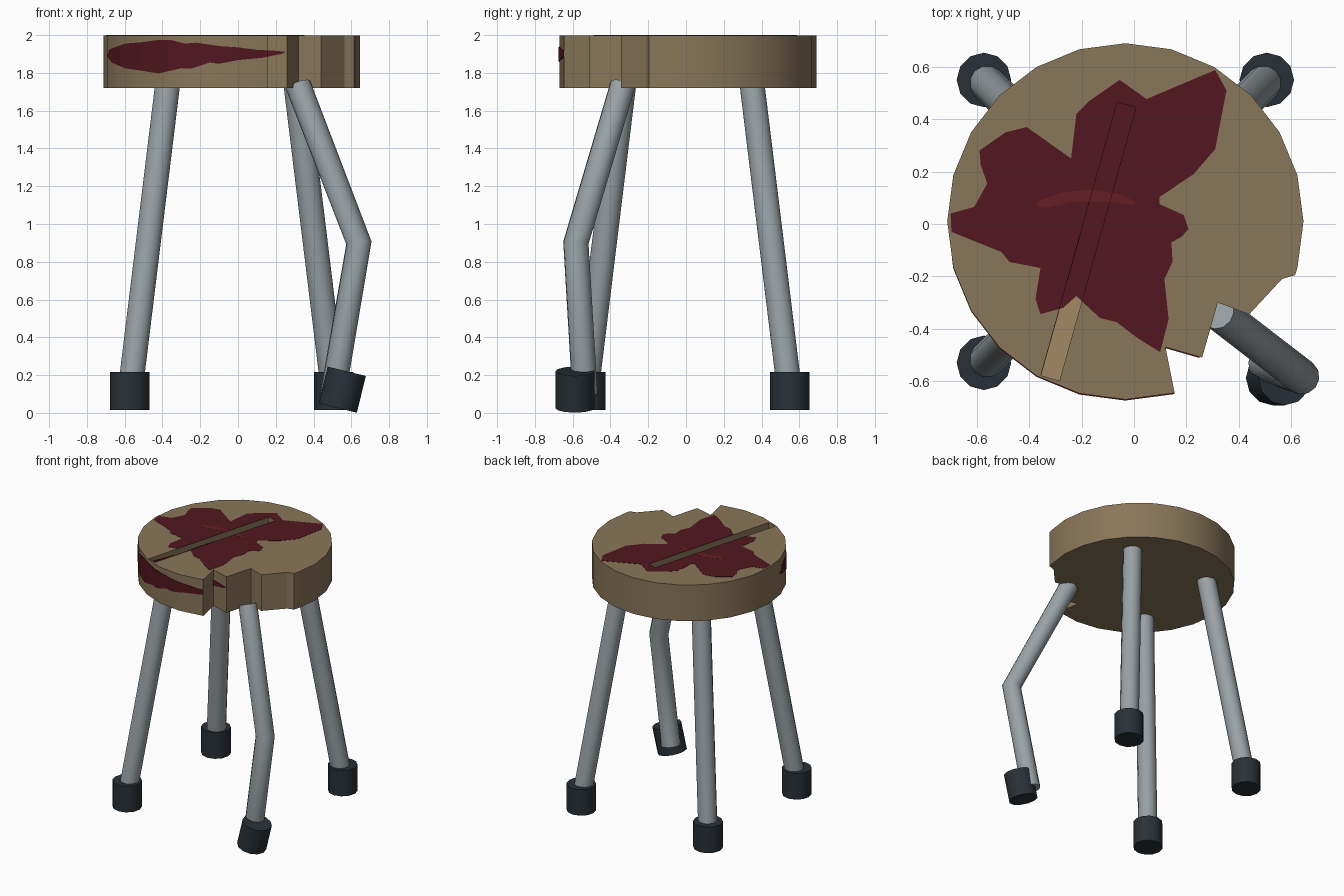
import bpy, bmesh, math
from mathutils import Vector, Matrix

if "Cube" in bpy.data.objects:
    bpy.data.objects.remove(bpy.data.objects["Cube"])

CX, CY = -0.033, 0.01


def material(name, rgb):
    m = bpy.data.materials.new(name)
    m.diffuse_color = (*rgb, 1)
    m.use_nodes = True
    m.node_tree.nodes["Principled BSDF"].inputs["Base Color"].default_value = m.diffuse_color
    return m


WOOD = material("wood", (0.25, 0.18, 0.10))
RAW = material("raw_wood", (0.36, 0.25, 0.13))
RED = material("dark_red", (0.085, 0.008, 0.014))
RED2 = material("lighter_red", (0.13, 0.013, 0.018))
STEEL = material("steel", (0.32, 0.36, 0.38))
RUBBER = material("rubber", (0.022, 0.03, 0.038))


def activate(ob):
    bpy.ops.object.select_all(action='DESELECT')
    ob.select_set(True)
    bpy.context.view_layer.objects.active = ob


def smooth(ob, deg=40):
    activate(ob)
    bpy.ops.object.shade_smooth_by_angle(angle=math.radians(deg))


def prism(name, pts, extrude, mat):
    """Closed solid from an outline pushed along a vector."""
    bm = bmesh.new()
    face = bm.faces.new([bm.verts.new(p) for p in pts])
    new = bmesh.ops.extrude_face_region(bm, geom=[face])["geom"]
    bmesh.ops.translate(bm, verts=[g for g in new if isinstance(g, bmesh.types.BMVert)], vec=extrude)
    bmesh.ops.recalc_face_normals(bm, faces=bm.faces[:])
    me = bpy.data.meshes.new(name)
    bm.to_mesh(me)
    bm.free()
    me.materials.append(mat)
    ob = bpy.data.objects.new(name, me)
    bpy.context.collection.objects.link(ob)
    return ob


def boolean(ob, other, op):
    mod = ob.modifiers.new("cut", 'BOOLEAN')
    mod.operation, mod.solver, mod.object = op, 'EXACT', other
    activate(ob)
    bpy.ops.object.modifier_apply(modifier=mod.name)


# seat: 24-sided disc with a broken bite at the front right
rim = [(CX + 0.68 * math.cos(math.radians(a)), CY + 0.68 * math.sin(math.radians(a)))
       for a in range(-15, 286, 15)]
rim = rim[:-1] + [(0.155, -0.645), (0.12, -0.47), (0.26, -0.51), (0.32, -0.30), (0.44, -0.345), (0.565, -0.21)]
rim[0] = (0.615, -0.195)
rim.insert(1, (CX + 0.657, CY - 0.176))
SEAT_TOP = 1.998
seat = prism("seat", [(x, y, 1.72) for x, y in rim], (0, 0, SEAT_TOP - 1.72), WOOD)

# long groove cut into the top, with a paler floor
a, b = Vector((-0.028, 0.455, 1.95)), Vector((-0.32, -0.588, 1.95))
d = (b - a).normalized()
side = Vector((-d.y, d.x, 0)) * 0.037
groove = prism("groove_cutter", [a + side, b + side, b - side, a - side], (0, 0, 0.2), WOOD)
boolean(seat, groove, 'DIFFERENCE')
bpy.data.objects.remove(groove)
seat.data.materials.clear()
seat.data.materials.append(WOOD)
seat.data.materials.append(RAW)
for p in seat.data.polygons:
    p.material_index = 1 if p.normal.z > 0.9 and p.center.z < 1.97 else 0
smooth(seat, 20)


def stain(name, pts, extrude, shift, mat):
    """Thin coat on the seat: the outline projected onto its surface."""
    ob = prism(name, pts, extrude, mat)
    shell = seat.copy()
    shell.data = seat.data.copy()
    shell.location = shift
    bpy.context.collection.objects.link(shell)
    bpy.context.view_layer.update()
    boolean(ob, shell, 'INTERSECT')
    bpy.data.objects.remove(shell)
    boolean(ob, seat, 'DIFFERENCE')
    ob.data.materials.clear()
    ob.data.materials.append(mat)
    for p in ob.data.polygons:
        p.material_index = 0
        p.use_smooth = False


# big splash on top
splash = [(-.70, .04), (-.61, .065), (-.56, .155), (-.585, .225), (-.59, .28), (-.49, .35), (-.41, .37),
          (-.24, .25), (-.22, .42), (-.17, .47), (-.055, .55), (.048, .477), (.31, .588), (.353, .51),
          (.31, .286), (.227, .19), (.097, .103), (.097, .076), (.19, .034), (.208, -.02), (.18, -.05),
          (.143, -.07), (.147, -.145), (.116, -.21), (.132, -.363), (.10, -.489), (.013, -.435),
          (-.067, -.374), (-.13, -.359), (-.22, -.275), (-.27, -.32), (-.357, -.344), (-.376, -.286),
          (-.357, -.168), (-.475, -.145), (-.506, -.107), (-.697, -.03)]
stain("top_stain", [(x, y, 1.9) for x, y in splash], (0, 0, 0.3), (0, 0, 0.0015), RED)

# paler streak in the splash
streak = [(-.37, .075), (-.36, .09), (-.28, .12), (-.17, .13), (-.06, .115), (.005, .085), (0, .072),
          (-.1, .085), (-.23, .085), (-.33, .062), (-.37, .065)]
stain("stain_streak", [(x, y, 1.9) for x, y in streak], (0, 0, 0.3), (0, 0, 0.0022), RED2)

# long smear on the front rim
smear = [(-.695, 1.89), (-.68, 1.925), (-.6, 1.955), (-.5, 1.963), (-.42, 1.975), (-.36, 1.975), (-.28, 1.955),
         (-.22, 1.96), (-.1, 1.942), (0, 1.935), (.1, 1.922), (.2, 1.917), (.25, 1.912), (.24, 1.903),
         (.13, 1.88), (0, 1.868), (-.1, 1.848), (-.15, 1.855), (-.25, 1.822), (-.3, 1.825), (-.42, 1.797),
         (-.5, 1.81), (-.6, 1.825), (-.67, 1.855)]
stain("rim_stain", [(x, -0.9, z) for x, z in smear], (0, 0.9, 0), (0, -0.004, 0), RED)


def tube(name, pts, r=0.068):
    """12-sided capped pipe along a path."""
    cu = bpy.data.curves.new(name, 'CURVE')
    cu.dimensions = '3D'
    cu.bevel_depth, cu.bevel_resolution, cu.use_fill_caps = r, 4, True
    sp = cu.splines.new('POLY')
    sp.points.add(len(pts) - 1)
    for p, co in zip(sp.points, pts):
        p.co = (*co, 1)
    ob = bpy.data.objects.new(name, cu)
    bpy.context.collection.objects.link(ob)
    activate(ob)
    bpy.ops.object.convert(target='MESH')
    ob = bpy.context.object
    ob.name = name
    ob.data.materials.clear()
    ob.data.materials.append(STEEL)
    smooth(ob)


def foot(name, loc, tilt=0.0):
    bpy.ops.mesh.primitive_cylinder_add(vertices=12, radius=0.104, depth=0.2, location=loc,
                                        rotation=(0, tilt, 0))
    ob = bpy.context.object
    ob.name = name
    ob.data.materials.append(RUBBER)
    smooth(ob)


# three straight legs with rubber feet
for name, sx, sy in (("front_left", -1, -1), ("back_left", -1, 1), ("back_right", 1, 1)):
    tube(name + "_leg", [(CX + sx * k, CY + sy * k, z) for k, z in ((0.339, 1.745), (0.54, 0.1))])
    foot(name + "_foot", (CX + sx * 0.54, CY + sy * 0.54, 0.116))

# bent front right leg with its foot knocked askew
tube("bent_leg", [(0.318, -0.335, 1.735), (0.64, -0.583, 0.9), (0.503, -0.535, 0.1)])
foot("bent_foot", (0.552, -0.588, 0.123), 0.24)
